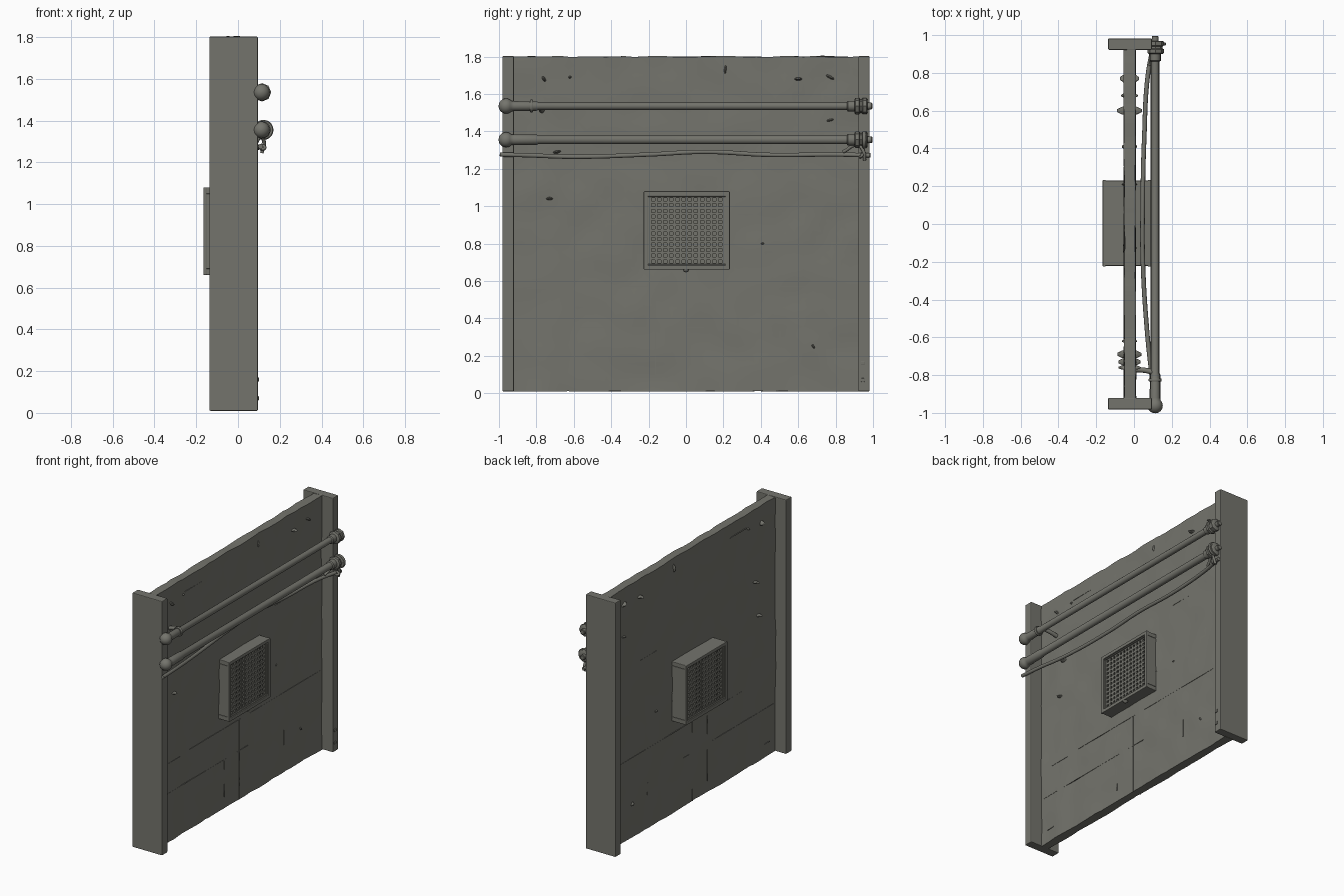
import bpy, bmesh, math, random
from mathutils import Vector, Matrix, noise

if "Cube" in bpy.data.objects:
    bpy.data.objects.remove(bpy.data.objects["Cube"])

random.seed(4)
mat = bpy.data.materials.new("weathered grey concrete")
mat.diffuse_color = (0.175, 0.175, 0.152, 1)
mat.use_nodes = True
mat.node_tree.nodes["Principled BSDF"].inputs["Base Color"].default_value = mat.diffuse_color


def finish(name, bm, smooth=False, bevel=0):
    bmesh.ops.recalc_face_normals(bm, faces=bm.faces)
    me = bpy.data.meshes.new(name)
    bm.to_mesh(me)
    bm.free()
    ob = bpy.data.objects.new(name, me)
    bpy.context.collection.objects.link(ob)
    me.materials.append(mat)
    if smooth:
        for p in me.polygons:
            p.use_smooth = True
        bpy.ops.object.select_all(action='DESELECT')
        ob.select_set(True)
        bpy.context.view_layer.objects.active = ob
        bpy.ops.object.shade_smooth_by_angle(angle=math.radians(40))
    if bevel:
        m = ob.modifiers.new("soft edges", 'BEVEL')
        m.width = bevel
        m.segments = 2
    return ob


def add_box(bm, x0, x1, y0, y1, z0, z1, turn=0):
    s = Matrix.Diagonal((x1 - x0, y1 - y0, z1 - z0, 1))
    t = Matrix.Translation(((x0 + x1) / 2, (y0 + y1) / 2, (z0 + z1) / 2))
    bmesh.ops.create_cube(bm, size=1, matrix=t @ Matrix.Rotation(turn, 4, 'X') @ s)


def rough_slab(name, x0, x1, y0, y1, z0, z1, amount, step):
    """Box cut into a grid and roughened with gentle noise."""
    bm = bmesh.new()
    add_box(bm, x0, x1, y0, y1, z0, z1)
    for axis, a, b in ((1, y0, y1), (2, z0, z1)):
        n = max(1, round((b - a) / step))
        for i in range(1, n):
            co, no = Vector((0, 0, 0)), Vector((0, 0, 0))
            co[axis] = a + (b - a) * i / n
            no[axis] = 1
            bmesh.ops.bisect_plane(bm, geom=bm.verts[:] + bm.edges[:] + bm.faces[:],
                                   plane_co=co, plane_no=no)
    for v in bm.verts:
        p = v.co * 6
        side = 1 if v.co.x > (x0 + x1) / 2 else -1
        v.co.x += side * amount * noise.noise(p)
        if abs(v.co.z - z1) < 1e-4:
            v.co.z += amount * noise.noise(p * 2)
        if abs(v.co.z - z0) < 1e-4:
            v.co.z += amount * abs(noise.noise(p * 2))
    return finish(name, bm, smooth=True)


def lathe_y(name, x, z, profile, sides=20):
    """Turned part along y from (y, radius) pairs."""
    bm = bmesh.new()
    rings = []
    for y, r in profile:
        rings.append([bm.verts.new((x + r * math.cos(2 * math.pi * k / sides), y,
                                    z + r * math.sin(2 * math.pi * k / sides)))
                      for k in range(sides)])
    for a, b in zip(rings, rings[1:]):
        for k in range(sides):
            j = (k + 1) % sides
            bm.faces.new((a[k], a[j], b[j], b[k]))
    bm.faces.new(rings[0])
    bm.faces.new(rings[-1])
    return finish(name, bm, smooth=True)


def tube(name, points, radius):
    cu = bpy.data.curves.new(name, 'CURVE')
    cu.dimensions = '3D'
    cu.bevel_depth = radius
    cu.bevel_resolution = 3
    cu.use_fill_caps = True
    sp = cu.splines.new('BEZIER')
    sp.bezier_points.add(len(points) - 1)
    for bp, p in zip(sp.bezier_points, points):
        bp.co = p
        bp.handle_left_type = bp.handle_right_type = 'AUTO'
    cu.materials.append(mat)
    ob = bpy.data.objects.new(name, cu)
    bpy.context.collection.objects.link(ob)


# wall slab and the two end posts
rough_slab("wall", -0.052, 0.008, -0.93, 0.93, 0.008, 1.8, 0.007, 0.05)
for name, y0, y1 in (("front_post", -0.982, -0.92), ("rear_post", 0.922, 0.982)):
    bm = bmesh.new()
    add_box(bm, -0.137, 0.095, y0, y1, 0.01, 1.802)
    finish(name, bm, bevel=0.005)

# thin cracks and seams on both wall faces (y0, y1, z0, z1)
bm = bmesh.new()
for y0, y1, z0, z1 in ((-0.92, -0.66, 0.56, 0.563), (-0.55, 0.9, 0.57, 0.573),
                       (0, 0.004, 0.01, 0.57), (-0.165, -0.161, 0.09, 0.55),
                       (-0.9, 0.1, 0.35, 0.353), (-0.86, -0.8, 0.1, 0.104),
                       (0.23, 0.36, 0.8, 0.806), (0.5, 0.504, 0.2, 0.33),
                       (0.4, 0.58, 1.22, 1.224), (-0.6, -0.42, 1.7, 1.704)):
    add_box(bm, -0.054, 0.010, y0, y1, z0, z1)
finish("wall_seams", bm)

# chips and bolts sticking out of the wall (y, z, length, reach, tilt)
bm = bmesh.new()
for y, z, ln, reach, tilt in ((-0.76, 1.68, .04, .03, -1), (-0.62, 1.69, .025, .01, .5),
                              (0.21, 1.73, .08, .012, 1.5), (0.77, 1.69, .06, .02, -.5),
                              (0.60, 1.68, .05, .037, 0), (0.77, 1.46, .06, .012, .2),
                              (-0.69, 1.29, .05, .035, .2), (-0.73, 1.04, .045, .03, 0),
                              (0.41, 0.80, .035, .01, 0), (0.68, 0.25, .04, .015, -1)):
    m = (Matrix.Translation((-0.024, y, z)) @ Matrix.Rotation(tilt, 4, 'X')
         @ Matrix.Diagonal((0.032 + reach, ln / 2, 0.010, 1)))
    bmesh.ops.create_icosphere(bm, subdivisions=2, radius=1, matrix=m)
finish("wall_chips", bm)
bm = bmesh.new()
for z in (0.07, 0.16):
    add_box(bm, 0.08, 0.100, 0.935, 0.955, z - 0.01, z + 0.01)
finish("post_bolts", bm, bevel=0.003)

# ventilator box through the wall: frame, inner plate and grilles on both faces
Y0, Y1, Z0, Z1 = -0.222, 0.23, 0.66, 1.08
w = 0.03
bm = bmesh.new()
add_box(bm, -0.158, 0.082, Y0, Y1, Z0, Z0 + w)
add_box(bm, -0.158, 0.082, Y0, Y1, Z1 - w, Z1)
add_box(bm, -0.158, 0.082, Y0, Y0 + w, Z0 + w, Z1 - w)
add_box(bm, -0.158, 0.082, Y1 - w, Y1, Z0 + w, Z1 - w)
finish("vent_frame", bm, bevel=0.004)
bm = bmesh.new()
for x0, x1 in ((-0.166, -0.15), (0.074, 0.09)):
    for z in (Z0, Z1 - 0.024):
        add_box(bm, x0, x1, Y0 - 0.004, Y1 + 0.004, z, z + 0.024)
    for y in (Y0 - 0.004, Y1 - 0.02):
        add_box(bm, x0, x1, y, y + 0.024, Z0, Z1)
finish("vent_rims", bm, bevel=0.004)
bm = bmesh.new()
add_box(bm, -0.125, 0.05, Y0 + w, Y1 - w, Z0 + w, Z1 - w)
finish("vent_inner_plate", bm)
bm = bmesh.new()
N = 12
for x0, x1 in ((-0.15, -0.138), (0.062, 0.074)):
    for i in range(N + 1):
        y = Y0 + w + (Y1 - Y0 - 2 * w) * i / N
        z = Z0 + w + (Z1 - Z0 - 2 * w) * i / N
        add_box(bm, x0, x1, y - 0.007, y + 0.007, Z0 + w, Z1 - w)
        add_box(bm, x0 + 0.001, x1 - 0.001, Y0 + w, Y1 - w, z - 0.007, z + 0.007)
finish("vent_grilles", bm)
bm = bmesh.new()
bmesh.ops.create_uvsphere(bm, u_segments=12, v_segments=8, radius=0.017,
                          matrix=Matrix.Translation((0.072, 0, 0.663)))
finish("vent_latch", bm, smooth=True)

# two pipes with ball ends, collars and end fittings
for name, z, r in (("upper_pipe", 1.535, 0.021), ("lower_pipe", 1.355, 0.024)):
    x = 0.112
    ball = [(-0.962 - 0.04 * math.cos(a), 0.04 * math.sin(a) + 0.0005)
            for a in (math.pi * i / 12 for i in range(10))]
    lathe_y(name, x, z, ball + [(-0.92, r + 0.005), (-0.80, r + 0.004), (-0.79, r),
                                (0.86, r), (0.865, r + 0.007), (0.90, r + 0.007), (0.905, r)])
    lathe_y(name + "_nut", x + 0.003, z, [(0.90, 0.036), (0.906, 0.044), (0.925, 0.044),
                                  (0.93, 0.036), (0.94, 0.036), (0.945, 0.043),
                                  (0.965, 0.043), (0.97, 0.036)], 8)
    lathe_y(name + "_stub", x, z, [(0.96, 0.018), (0.992, 0.018), (0.996, 0.014)], 12)
lathe_y("upper_collar", 0.112, 1.535, [(-0.835, 0.031), (-0.83, 0.034), (-0.822, 0.034), (-0.817, 0.031)])
lathe_y("lower_flange", 0.122, 1.355, [(0.944, 0.044), (0.949, 0.048), (0.957, 0.048), (0.962, 0.044)])

# bracket holding the upper pipe to the wall
tube("pipe_bracket", [(0, -0.77, 1.51), (0.06, -0.775, 1.525), (0.105, -0.785, 1.535)], 0.014)

# sagging cables below the pipes
tube("cable", [(0.108, -0.995, 1.276), (0.098, -0.85, 1.272), (0.072, -0.6, 1.264),
               (0.047, -0.2, 1.276), (0.046, 0.1, 1.29), (0.054, 0.45, 1.274),
               (0.075, 0.8, 1.276), (0.112, 0.985, 1.272)], 0.012)
tube("cable_end", [(0.085, 0.84, 1.29), (0.112, 0.92, 1.325), (0.125, 0.95, 1.29),
                   (0.114, 0.955, 1.245)], 0.009)
tube("cable_tie", [(0.108, 0.93, 1.262), (0.128, 0.94, 1.27), (0.108, 0.945, 1.284)], 0.008)
